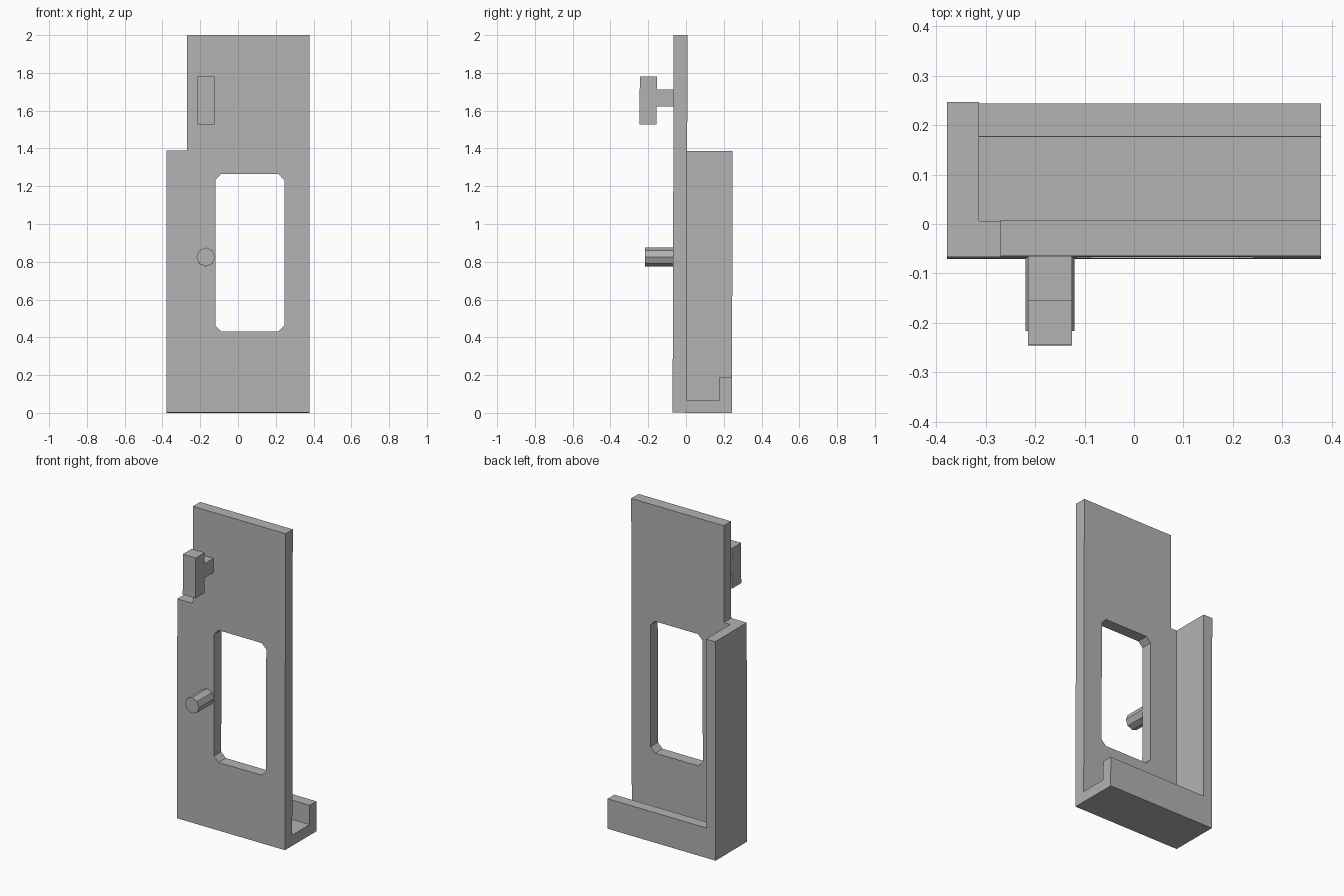
import bpy, bmesh, math

if "Cube" in bpy.data.objects:
    bpy.data.objects.remove(bpy.data.objects["Cube"])

TILT = -0.003  # the whole part leans very slightly backwards
grey = bpy.data.materials.new("plain grey")
grey.diffuse_color = (0.45, 0.45, 0.45, 1)
grey.use_nodes = True
grey.node_tree.nodes["Principled BSDF"].inputs["Base Color"].default_value = grey.diffuse_color


def prism(name, outline, start, end, to_3d):
    """Extrude a 2D outline from start to end; to_3d maps (a, b, depth) to x, y, z."""
    bm = bmesh.new()
    face = bm.faces.new([bm.verts.new(to_3d(a, b, start)) for a, b in outline])
    new = bmesh.ops.extrude_face_region(bm, geom=[face])["geom"]
    step = [e - s for s, e in zip(to_3d(0, 0, start), to_3d(0, 0, end))]
    bmesh.ops.translate(bm, vec=step, verts=[g for g in new if isinstance(g, bmesh.types.BMVert)])
    bmesh.ops.recalc_face_normals(bm, faces=bm.faces)
    mesh = bpy.data.meshes.new(name)
    bm.to_mesh(mesh)
    bm.free()
    mesh.materials.append(grey)
    obj = bpy.data.objects.new(name, mesh)
    bpy.context.collection.objects.link(obj)
    obj.rotation_euler.x = TILT
    obj.location.z = 0.0007
    return obj


def front(x, z, y):
    return (x, y, z)


def side(y, z, x):
    return (x, y, z)


# Tall plate with a notch in the upper left corner
plate = prism("back_plate", [(-0.378, 0), (0.378, 0), (0.378, 2), (-0.27, 2),
                             (-0.27, 1.387), (-0.378, 1.387)], -0.071, 0.002, front)

# Window with chamfered corners
l, r, b, t, c = -0.12, 0.245, 0.43, 1.265, 0.032
cutter = prism("window_cutter", [(l + c, b), (r - c, b), (r, b + c), (r, t - c),
                                 (r - c, t), (l + c, t), (l, t - c), (l, b + c)], -0.2, 0.15, front)
cutter.hide_render = True
cut = plate.modifiers.new("window", 'BOOLEAN')
cut.operation = 'DIFFERENCE'
cut.solver = 'EXACT'
cut.object = cutter
bpy.context.view_layer.objects.active = plate
bpy.ops.object.modifier_apply(modifier=cut.name)
bpy.data.objects.remove(cutter)

# Side wall behind the plate
prism("side_wall", [(0.002, 0), (0.243, 0), (0.243, 1.387), (0.002, 1.387)], -0.378, -0.314, side)

# Bottom ledge with an upturned lip
prism("bottom_ledge", [(0.002, 0), (0.243, 0), (0.243, 0.19), (0.176, 0.19),
                       (0.176, 0.068), (0.002, 0.068)], -0.314, 0.378, side)

# T-shaped hook: neck and upright head
prism("hook", [(-0.071, 1.62), (-0.071, 1.71), (-0.16, 1.71), (-0.16, 1.78),
               (-0.25, 1.78), (-0.25, 1.525), (-0.16, 1.525), (-0.16, 1.62)], -0.215, -0.125, side)

# Eight-sided peg
prism("peg", [(-0.17 + 0.05 * math.cos(i * math.pi / 4), 0.824 + 0.05 * math.sin(i * math.pi / 4))
              for i in range(8)], -0.219, -0.071, front)
